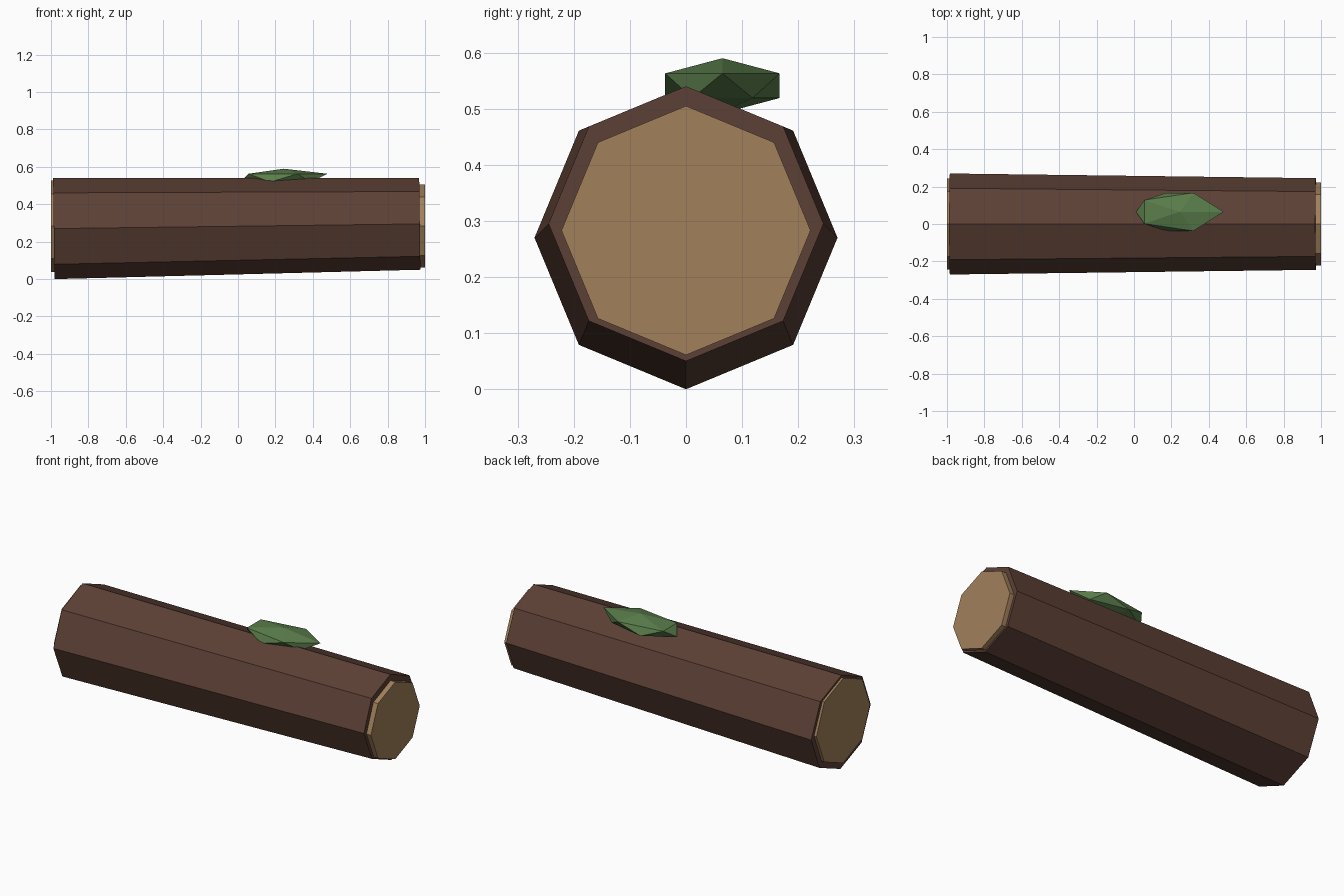
import bpy, bmesh
from math import pi
from mathutils import Matrix, Vector

cube = bpy.data.objects.get("Cube")
if cube:
    bpy.data.objects.remove(cube, do_unlink=True)


def material(name, rgb):
    mat = bpy.data.materials.new(name)
    mat.use_nodes = True
    mat.diffuse_color = (*rgb, 1)
    mat.node_tree.nodes["Principled BSDF"].inputs["Base Color"].default_value = (*rgb, 1)
    return mat


def add_object(name, bm, mat):
    mesh = bpy.data.meshes.new(name)
    bmesh.ops.recalc_face_normals(bm, faces=bm.faces)
    bm.to_mesh(mesh)
    bm.free()
    mesh.materials.append(mat)
    obj = bpy.data.objects.new(name, mesh)
    bpy.context.collection.objects.link(obj)
    return obj


def lying_octagon(name, x, z, r_right_end, r_left_end, length, tilt, mat):
    """Eight-sided prism lying along x, with a corner at the top."""
    bm = bmesh.new()
    bmesh.ops.create_cone(
        bm, cap_ends=True, segments=8, radius1=r_left_end, radius2=r_right_end, depth=length,
        matrix=Matrix.Translation((x, 0, z)) @ Matrix.Rotation(pi / 2 - tilt, 4, "Y"))
    return add_object(name, bm, mat)


bark = material("dark brown bark", (0.107, 0.051, 0.036))
wood = material("pale cut wood", (0.36, 0.217, 0.105))
moss = material("moss green", (0.102, 0.205, 0.069))

# Tapered trunk and its two cut ends
lying_octagon("log_trunk", -0.0065, 0.2825, 0.245, 0.27, 1.957, 0.0128, bark)
lying_octagon("left_cut_end", 0.985, 0.283, 0.222, 0.222, 0.03, 0, wood)
lying_octagon("right_cut_end", -0.985, 0.283, 0.244, 0.244, 0.03, 0, wood)

# Flattened moss clump, its lower corners drawn in toward the pointed tip
bm = bmesh.new()
bmesh.ops.create_icosphere(bm, subdivisions=1, radius=1)
for v in bm.verts:
    if v.co.z < 0 and v.co.x > 0.5:
        v.co.x, v.co.y = 0.55, v.co.y * 0.85
    v.co = Vector((v.co.x * 0.262, v.co.y * 0.12, v.co.z * 0.049)) + Vector((0.245, 0.065, 0.541))
add_object("moss_clump", bm, moss)
